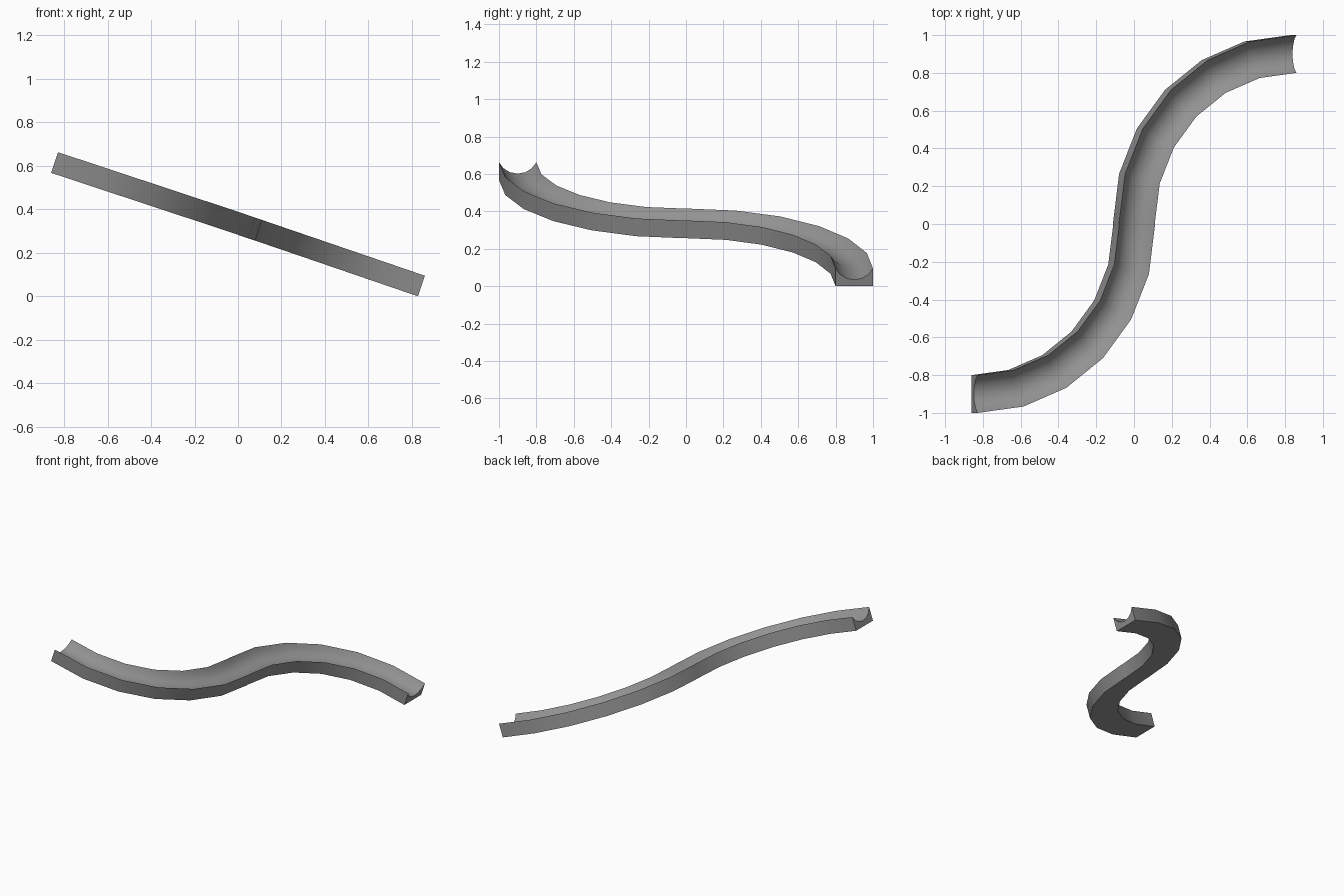
import bpy, bmesh, math
from mathutils import Matrix

if "Cube" in bpy.data.objects:
    bpy.data.objects.remove(bpy.data.objects["Cube"])

HALF_W, THICK, DEPTH = 0.1, 0.1, 0.064   # trough cross-section
R, GAP, SEG, GROOVE = 0.89, 0.01, 6, 6   # bend radius, half straight joint, facets
TILT = math.radians(18.6)

# Cross-section: flat bottom and sides, circular groove meeting knife-edge rims
gr = (HALF_W**2 + DEPTH**2) / (2 * DEPTH)
half = math.asin(HALF_W / gr)
profile = [(-HALF_W, -THICK / 2), (HALF_W, -THICK / 2)]
for i in range(GROOVE + 1):
    a = half - 2 * half * i / GROOVE
    profile.append((gr * math.sin(a), THICK / 2 - DEPTH + gr * (1 - math.cos(a))))

# S path: two quarter bends with a short straight joint between them
step = math.pi / 2 / SEG
sections = [(1, math.pi / 2 + step * i) for i in range(SEG + 1)]
sections += [(-1, -step * i) for i in range(SEG + 1)]

bm = bmesh.new()
rings = []
for s, a in sections:
    rings.append([bm.verts.new((s * R + (R + s * o) * math.cos(a),
                                s * GAP + (R + s * o) * math.sin(a), h)) for o, h in profile])
n = len(profile)
for r0, r1 in zip(rings, rings[1:]):
    for j in range(n):
        k = (j + 1) % n
        bm.faces.new((r0[j], r0[k], r1[k], r1[j]))
bm.faces.new(rings[0])
bm.faces.new(rings[-1])
bmesh.ops.recalc_face_normals(bm, faces=bm.faces)

# Tilt the flat track into a ramp, bow the joint up a touch, rest it on the ground
bm.transform(Matrix.Rotation(TILT, 4, 'Y'))
for v in bm.verts:
    v.co.z += 0.005 * (1 - abs(v.co.x) / 0.86)
low = min(v.co.z for v in bm.verts)
bm.transform(Matrix.Translation((0, 0, -low)))

mesh = bpy.data.meshes.new("s_bend_trough")
bm.to_mesh(mesh)
bm.free()
trough = bpy.data.objects.new("s_bend_trough", mesh)
bpy.context.collection.objects.link(trough)

# Dark grey
mat = bpy.data.materials.new("dark_grey")
mat.diffuse_color = (0.29, 0.29, 0.29, 1)
mat.use_nodes = True
mat.node_tree.nodes["Principled BSDF"].inputs["Base Color"].default_value = mat.diffuse_color
mesh.materials.append(mat)

bpy.context.view_layer.objects.active = trough
trough.select_set(True)
bpy.ops.object.shade_smooth_by_angle(angle=math.radians(35))
